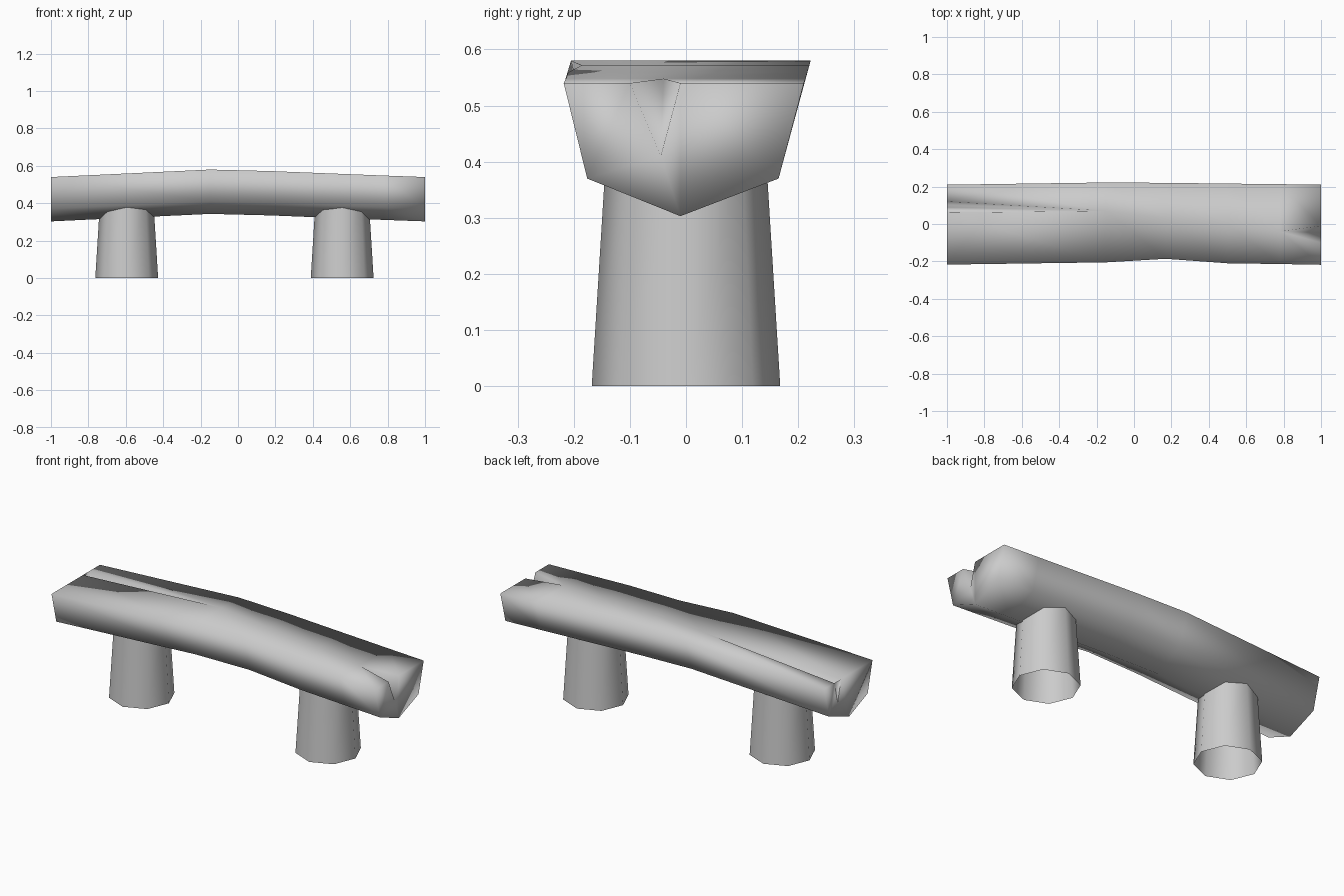
import bpy, bmesh, math

cube = bpy.data.objects.get("Cube")
if cube:
    bpy.data.objects.remove(cube, do_unlink=True)

# Single weathered grey
grey = bpy.data.materials.new("weathered_grey")
grey.use_nodes = True
colour = (0.6, 0.6, 0.6, 1)
grey.diffuse_color = colour
grey.node_tree.nodes["Principled BSDF"].inputs["Base Color"].default_value = colour


def finish(bm, name):
    """Turn a bmesh into a smooth-shaded grey object."""
    bmesh.ops.remove_doubles(bm, verts=bm.verts, dist=0.0005)
    for f in bm.faces:
        f.smooth = True
    mesh = bpy.data.meshes.new(name)
    bm.to_mesh(mesh)
    bm.free()
    mesh.materials.append(grey)
    obj = bpy.data.objects.new(name, mesh)
    bpy.context.collection.objects.link(obj)
    return obj


def loft(bm, rings):
    """Bridge neighbouring rings of equal length with quads."""
    loops = [[bm.verts.new(p) for p in ring] for ring in rings]
    for a, b in zip(loops, loops[1:]):
        for i in range(len(a)):
            j = (i + 1) % len(a)
            bm.faces.new((a[i], a[j], b[j], b[i]))
    return loops


def log_ring(x, lift, front, back, crack):
    """Cross-section of the split log, with a crack of three points on top."""
    low = 0.37 + lift
    section = [(-0.01, 0.303 + lift), (0.165, low), (back, 0.54 + lift)]
    section += crack + [(front, 0.54 + lift), (front + 0.042, low)]
    return [(x, y, z) for y, z in section]


# Seat: sagging half log, cracked at both ends
bm = bmesh.new()
loops = loft(bm, [
    log_ring(-1.0, 0.0, -0.217, 0.21, [(0.12, 0.54), (0.09, 0.42), (0.06, 0.54)]),
    log_ring(-0.15, 0.04, -0.205, 0.222, [(0.07, 0.58)] * 3),
    log_ring(0.17, 0.032, -0.186, 0.22, [(0.03, 0.572)] * 3),
    log_ring(0.5, 0.019, -0.21, 0.216, [(0.0, 0.559)] * 3),
    log_ring(0.78, 0.008, -0.214, 0.213, [(-0.04, 0.548)] * 3),
    log_ring(1.0, 0.0, -0.218, 0.21, [(-0.01, 0.54), (-0.045, 0.41), (-0.1, 0.54)]),
])
caps = [bm.faces.new(loops[0]), bm.faces.new(loops[-1])]
bmesh.ops.triangulate(bm, faces=caps)
bmesh.ops.remove_doubles(bm, verts=bm.verts, dist=0.0005)
bmesh.ops.recalc_face_normals(bm, faces=bm.faces)
finish(bm, "log_seat")

# Legs: open, tapered eight-sided stumps
for side, x in (("right", -0.595), ("left", 0.557)):
    bm = bmesh.new()
    loft(bm, [[(x + r * math.cos(i * math.pi / 4), r * math.sin(i * math.pi / 4), z)
               for i in range(8)] for r, z in ((0.168, 0.0), (0.142, 0.42))])
    finish(bm, side + "_leg")
